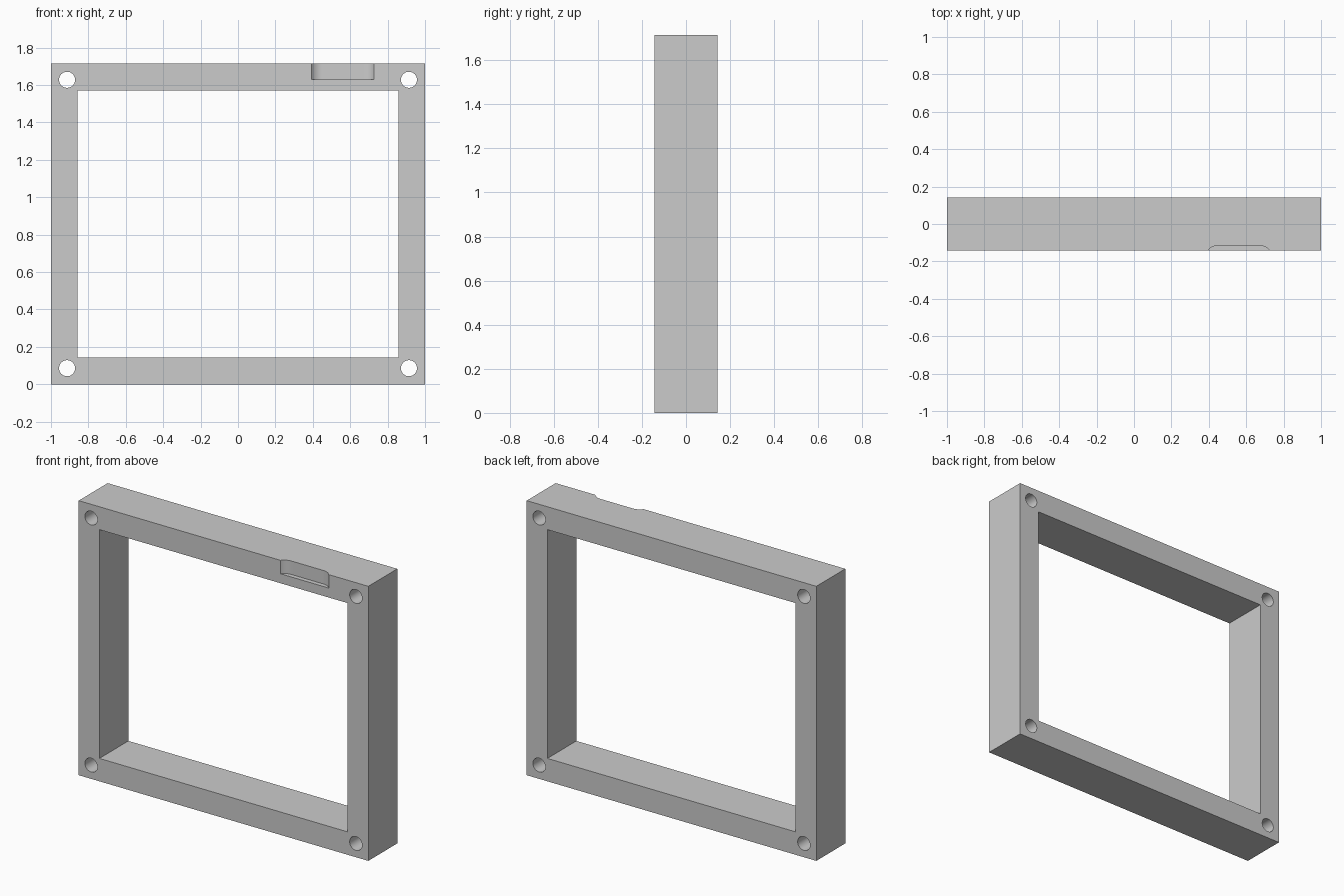
import bpy, bmesh, math

if "Cube" in bpy.data.objects:
    bpy.data.objects.remove(bpy.data.objects["Cube"])

W, D, H = 1.0, 0.143, 1.714      # half width, half depth, height
BORDER = 0.143


def box(name, x0, x1, y0, y1, z0, z1):
    return prism(name, [(x0, y0), (x1, y0), (x1, y1), (x0, y1)], z0, z1)


def prism(name, outline, z0, z1):
    """Extrude a counter-clockwise xy outline from z0 up to z1."""
    bm = bmesh.new()
    face = bm.faces.new([bm.verts.new((x, y, z0)) for x, y in outline])
    ext = bmesh.ops.extrude_face_region(bm, geom=[face])
    for v in ext["geom"]:
        if isinstance(v, bmesh.types.BMVert):
            v.co.z = z1
    bmesh.ops.recalc_face_normals(bm, faces=bm.faces)
    mesh = bpy.data.meshes.new(name)
    bm.to_mesh(mesh)
    bm.free()
    obj = bpy.data.objects.new(name, mesh)
    bpy.context.collection.objects.link(obj)
    return obj


def cut(target, cutter):
    mod = target.modifiers.new("cut", "BOOLEAN")
    mod.operation, mod.solver, mod.object = "DIFFERENCE", "EXACT", cutter
    bpy.context.view_layer.objects.active = target
    bpy.ops.object.modifier_apply(modifier=mod.name)
    bpy.data.objects.remove(cutter)


# Rectangular frame with open centre
frame = box("frame", -W, W, -D, D, 0, H)
cut(frame, box("opening", -W + BORDER, W - BORDER, -1, 1, BORDER, H - BORDER))

# Through holes in the four corners
INSET = 0.086
for x in (-W + INSET, W - INSET):
    for z in (INSET, H - INSET):
        bpy.ops.mesh.primitive_cylinder_add(
            vertices=48, radius=0.043, depth=1, location=(x, 0, z),
            rotation=(math.pi / 2, 0, 0))
        cut(frame, bpy.context.object)

# Shallow finger notch with curved ends, on the front of the top bar
CX, HALF, DEPTH, R = 0.56, 0.167, 0.028, 0.0714
sweep = math.acos(1 - DEPTH / R)
flat = HALF - R * math.sin(sweep)
arc = [(flat + R * math.sin(a), -D + DEPTH - R * (1 - math.cos(a)))
       for a in (sweep * i / 12 for i in range(12, -1, -1))]
outline = ([(CX - HALF, -0.3), (CX + HALF, -0.3)]
           + [(CX + x, y) for x, y in arc]
           + [(CX - x, y) for x, y in reversed(arc)])
cut(frame, prism("notch", outline, 1.63, H + 0.1))

# Smooth hole and notch curves, keep edges sharp
bpy.ops.object.select_all(action="DESELECT")
frame.select_set(True)
bpy.context.view_layer.objects.active = frame
bpy.ops.object.shade_smooth_by_angle(angle=math.radians(30))
